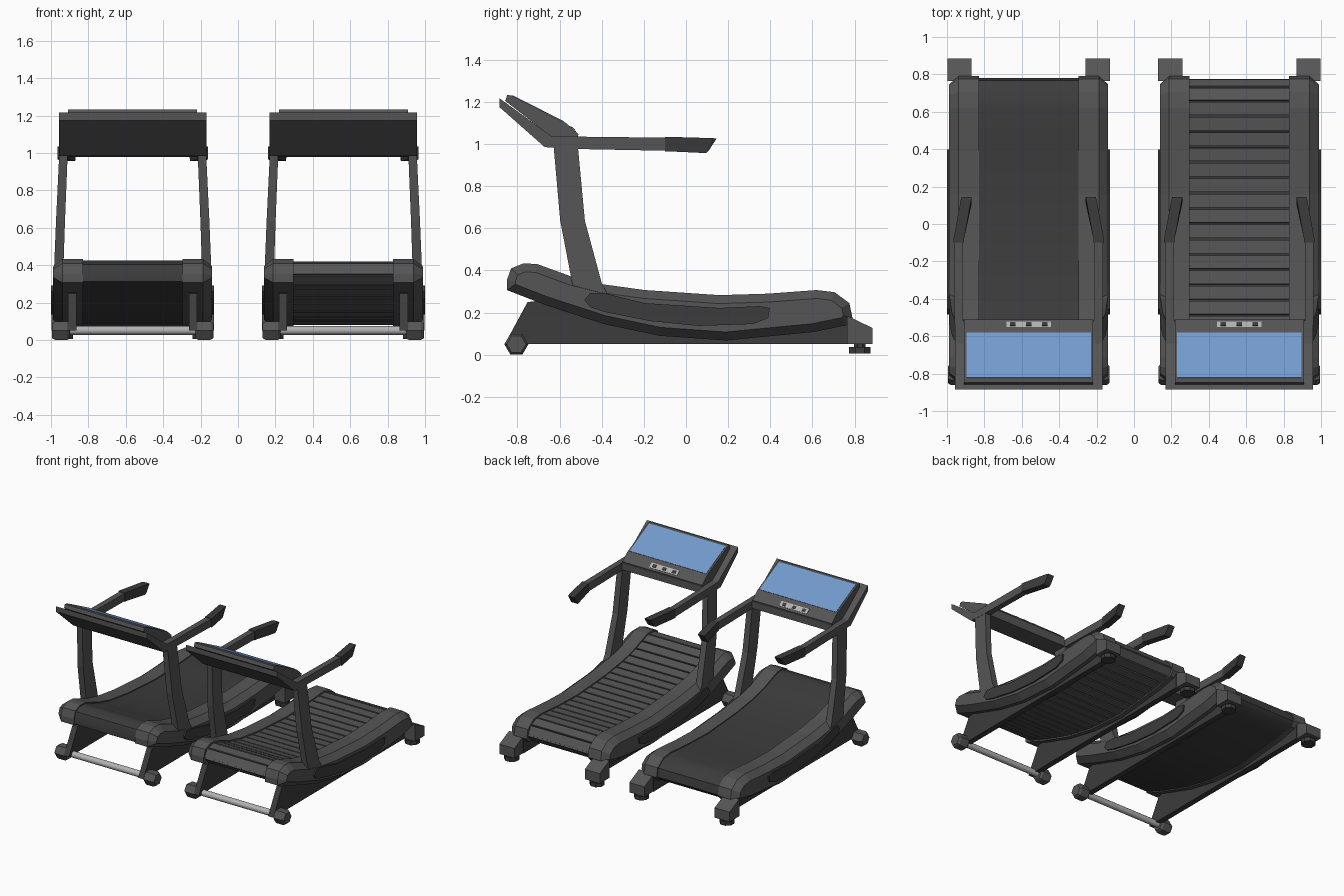
import bpy, bmesh, math
from mathutils import Vector

if "Cube" in bpy.data.objects:
    bpy.data.objects.remove(bpy.data.objects["Cube"])


def material(name, r, g, b):
    m = bpy.data.materials.new(name)
    m.diffuse_color = (r, g, b, 1)
    m.use_nodes = True
    m.node_tree.nodes["Principled BSDF"].inputs["Base Color"].default_value = m.diffuse_color
    return m


FRAME = material("frame_grey", 0.09, 0.09, 0.09)
DARK = material("dark_grey", 0.045, 0.045, 0.045)
METAL = material("metal", 0.45, 0.45, 0.46)
BLUE = material("screen_blue", 0.17, 0.32, 0.6)


def loft(name, cx, ring_sets, mat, smooth=False):
    """Skin each list of equal-length rings, capping both ends."""
    bm = bmesh.new()
    for rings in ring_sets:
        vs = [[bm.verts.new((p[0] + cx, p[1], p[2])) for p in r] for r in rings]
        n = len(vs[0])
        for a, b in zip(vs, vs[1:]):
            for i in range(n):
                j = (i + 1) % n
                bm.faces.new((a[i], a[j], b[j], b[i]))
        bm.faces.new(vs[0])
        bm.faces.new(vs[-1])
    bmesh.ops.recalc_face_normals(bm, faces=bm.faces)
    me = bpy.data.meshes.new(name)
    bm.to_mesh(me)
    bm.free()
    ob = bpy.data.objects.new(name, me)
    bpy.context.collection.objects.link(ob)
    me.materials.append(mat)
    if smooth:
        bpy.ops.object.select_all(action='DESELECT')
        ob.select_set(True)
        bpy.context.view_layer.objects.active = ob
        bpy.ops.object.shade_smooth_by_angle(angle=math.radians(40))
    return ob


def at(x, profile):
    return [(x, y, z) for y, z in profile]


def slab(profile, x0, x1):
    return [at(x0, profile), at(x1, profile)]


def both(rings):
    """The ring set and its mirror across the machine's centre."""
    return [rings, [[(-x, y, z) for x, y, z in r] for r in rings]]


def inset(poly, d):
    """Move a clockwise (y, z) outline inward by d."""
    out = []
    for i, p in enumerate(poly):
        a, p, b = Vector(poly[i - 1]), Vector(p), Vector(poly[(i + 1) % len(poly)])
        e, f = (p - a).normalized(), (b - p).normalized()
        n, m = Vector((e.y, -e.x)), Vector((f.y, -f.x))
        out.append(tuple(p + (n + m) * (d / (1 + n.dot(m)))))
    return out


def circle(y, z, r, n, turn=0):
    return [(y + r * math.cos(turn + math.tau * i / n),
             z + r * math.sin(turn + math.tau * i / n)) for i in range(n)]


def slats(path, pitch, thick):
    """Thin boxes laid end to end around a closed outline."""
    pts = [Vector(p) for p in path] + [Vector(path[0])]
    length = sum((b - a).length for a, b in zip(pts, pts[1:]))
    count = round(length / pitch)

    def point(s):
        s %= length
        for a, b in zip(pts, pts[1:]):
            d = (b - a).length
            if s <= d:
                return a.lerp(b, s / d)
            s -= d
        return pts[0]

    sets = []
    for i in range(count):
        a = point(i * length / count)
        b = point((i + 0.87) * length / count)
        d = (b - a).normalized()
        n = Vector((d.y, -d.x)) * thick
        sets.append(slab([a, b, b + n, a + n], -BELT, BELT))
    return sets


BELT = 0.268
SHELL = [(-0.85, 0.354), (-0.83, 0.41), (-0.77, 0.434), (-0.705, 0.43), (-0.535, 0.368),
         (-0.40, 0.335), (-0.195, 0.307), (0.158, 0.283), (0.39, 0.29), (0.62, 0.307),
         (0.705, 0.297), (0.775, 0.245), (0.79, 0.175), (0.76, 0.14), (0.606, 0.108),
         (0.19, 0.068), (-0.125, 0.09), (-0.39, 0.146), (-0.667, 0.236), (-0.85, 0.307)]
PANEL = [(-0.483, 0.26), (-0.455, 0.292), (-0.385, 0.292), (-0.195, 0.245), (0.16, 0.222),
         (0.35, 0.231), (0.398, 0.222), (0.39, 0.175), (0.32, 0.146), (0.06, 0.137),
         (-0.17, 0.16), (-0.385, 0.203), (-0.455, 0.226)]
LEG = [(-0.752, 0.25), (-0.86, 0.05), (0.78, 0.05), (0.78, 0.16), (0.606, 0.13),
       (0.19, 0.09), (-0.125, 0.11), (-0.39, 0.17), (-0.667, 0.26)]
CONSOLE = [(-0.885, 1.217), (-0.64, 1.038), (-0.515, 1.033), (-0.515, 0.98),
           (-0.67, 0.985), (-0.885, 1.175)]
DISPLAY = [(-0.858, 1.205), (-0.848, 1.232), (-0.828, 1.231), (-0.57, 1.10),
           (-0.51, 1.047), (-0.515, 1.03), (-0.64, 1.035)]


def raised(a, b, t0, t1, h):
    """Thin section sitting on the slope from a to b between fractions t0 and t1."""
    a, b = Vector(a), Vector(b)
    d = (b - a).normalized()
    n = Vector((-d.y, d.x)) * h
    p, q = a.lerp(b, t0), a.lerp(b, t1)
    return [p - n, q - n, q + n, p + n]


def rect(y0, y1, x0, x1, z0, z1):
    """Cross-section of a rail: y0 at the lower edge, y1 at the upper edge."""
    return [(x0, y0, z0), (x1, y0, z0), (x1, y1, z1), (x0, y1, z1)]


def level(z, x0, x1, y0, y1):
    return [(x0, y0, z), (x1, y0, z), (x1, y1, z), (x0, y1, z)]


def treadmill(cx, tag, slatted):
    def part(name, sets, mat=FRAME, smooth=False):
        loft(f"{tag}_{name}", cx, sets, mat, smooth)

    # running belt, smooth or slatted
    if slatted:
        part("belt_core", [slab(inset(SHELL, 0.03), -BELT, BELT)], DARK)
        part("belt_slats", slats(inset(SHELL, 0.01), 0.083, 0.022))
    else:
        part("belt", [slab(inset(SHELL, 0.008), -BELT, BELT)], DARK, True)

    # chamfered side shells with accent panels
    part("side_shells", both([at(0.265, SHELL), at(0.375, SHELL), at(0.425, inset(SHELL, 0.04))]))
    part("side_panels", both(slab(PANEL, 0.415, 0.436)), DARK)

    # base frame, wheels, crossbar and rear feet
    part("leg_plates", both(slab(LEG, 0.30, 0.345)), DARK)
    hexagon = circle(-0.805, 0.05, 0.057, 6)
    part("front_wheels", both([at(0.335, inset(hexagon[::-1], 0.01)), at(0.35, hexagon[::-1]),
                               at(0.415, hexagon[::-1]), at(0.432, inset(hexagon[::-1], 0.01))]))
    part("front_crossbar", [slab(circle(-0.805, 0.052, 0.024, 12), -0.34, 0.34)], METAL, True)
    part("rear_blocks", both(slab([(0.765, 0.185), (0.885, 0.127), (0.885, 0.05), (0.765, 0.05)],
                                  0.305, 0.435)))
    foot = [[(x, y, z) for x, y in circle(0.37, 0.825, r, 8, math.pi / 8)]
            for z, r in ((0.005, 0.055), (0.036, 0.055), (0.036, 0.03), (0.055, 0.03))]
    part("rear_feet", both(foot), DARK)

    # bent uprights
    part("uprights", both([level(0.28, 0.375, 0.425, -0.53, -0.37),
                           level(0.34, 0.372, 0.422, -0.54, -0.40),
                           level(0.637, 0.362, 0.41, -0.597, -0.48),
                           level(1.01, 0.347, 0.392, -0.63, -0.515)]))

    # handrails and grips
    part("handrails", both([rect(-0.60, -0.60, 0.35, 0.395, 0.978, 1.036),
                            rect(-0.09, -0.09, 0.352, 0.398, 0.968, 1.03)]))
    part("grips", both([rect(-0.10, -0.10, 0.347, 0.403, 0.965, 1.034),
                        rect(-0.08, -0.08, 0.346, 0.402, 0.965, 1.034),
                        rect(0.095, 0.125, 0.308, 0.364, 0.957, 1.028),
                        rect(0.11, 0.145, 0.305, 0.358, 0.972, 1.026)]), DARK)

    # console with screen and button strip
    part("console", [slab(CONSOLE, -0.395, 0.395)])
    part("display_housing", [slab(DISPLAY, -0.345, 0.345)])
    part("screen", [slab(raised(DISPLAY[2], DISPLAY[3], 0.02, 0.96, 0.003), -0.332, 0.332)], BLUE)
    part("button_strip", [slab(raised(DISPLAY[3], DISPLAY[4], 0.3, 0.8, 0.003), -0.12, 0.12)], METAL)
    part("buttons", [slab(raised(DISPLAY[3], DISPLAY[4], 0.4, 0.7, 0.005), x - 0.015, x + 0.015)
                     for x in (-0.085, 0, 0.085)], DARK)


treadmill(-0.563, "plain", False)
treadmill(0.563, "slatted", True)
